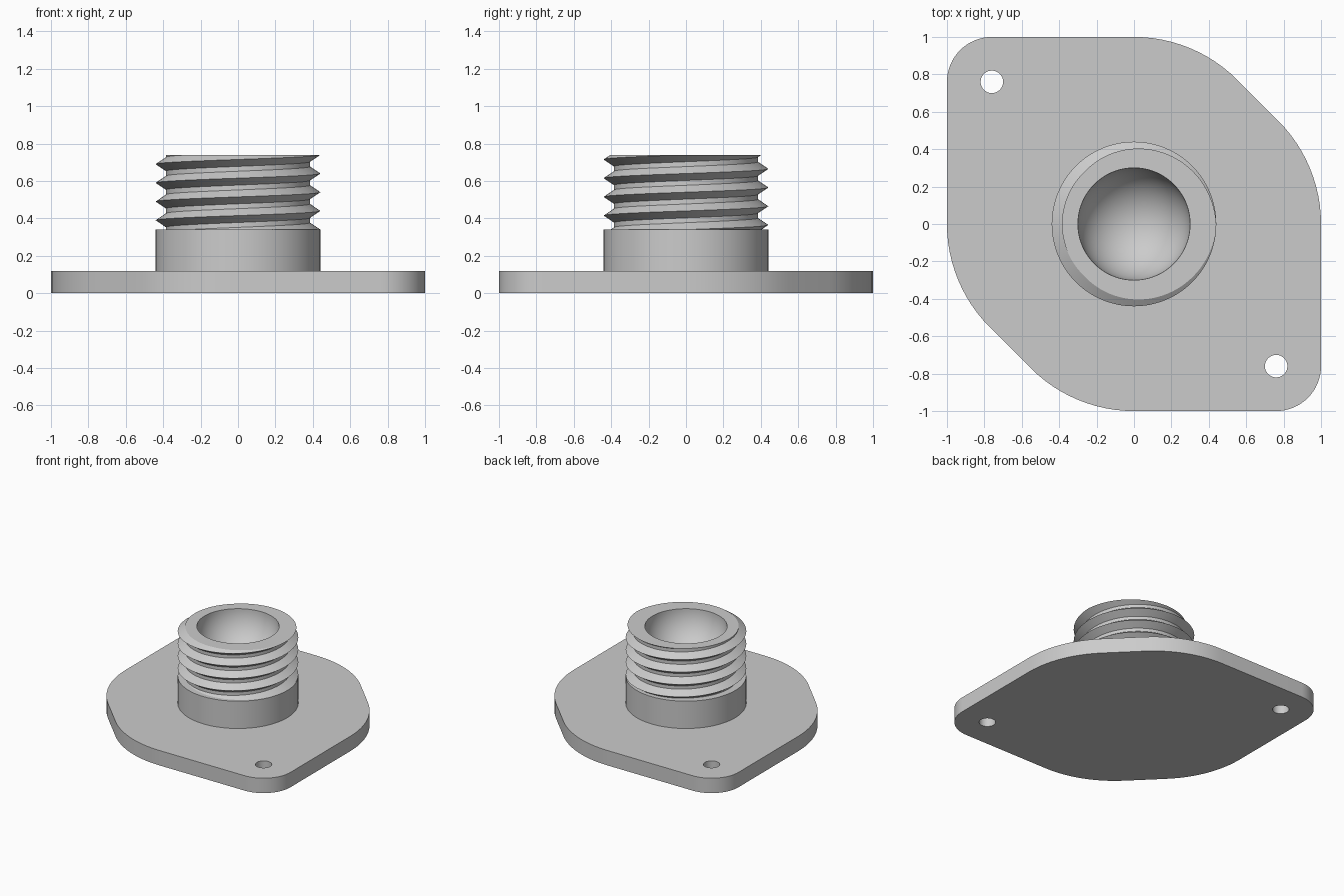
import bpy, bmesh
from math import pi, sin, cos, radians

cube = bpy.data.objects.get("Cube")
if cube:
    bpy.data.objects.remove(cube, do_unlink=True)

PLATE_TOP, COLLAR_TOP, TOP = 0.12, 0.34, 0.74
MAJOR, MINOR, BORE = 0.44, 0.385, 0.30
PITCH, FLANK = 0.10, 0.037
STEPS = 96

grey = bpy.data.materials.new("plain_grey")
grey.use_nodes = True
colour = (0.6, 0.6, 0.6, 1)
grey.diffuse_color = colour
grey.node_tree.nodes["Principled BSDF"].inputs["Base Color"].default_value = colour


def finish(obj):
    obj.data.materials.clear()
    obj.data.materials.append(grey)
    bpy.ops.object.select_all(action='DESELECT')
    obj.select_set(True)
    bpy.context.view_layer.objects.active = obj
    bpy.ops.object.shade_smooth_by_angle(angle=radians(25))


def revolve(name, profile):
    """Sweep profile(turn), a list of (radius, z), once round the z axis."""
    bm = bmesh.new()
    columns = []
    for i in range(STEPS + 1):
        a = 2 * pi * i / STEPS
        columns.append([bm.verts.new((r * cos(a), r * sin(a), z))
                        for r, z in profile(i / STEPS)])
    for a, b in zip(columns, columns[1:]):
        for j in range(len(a) - 1):
            bm.faces.new((a[j], b[j], b[j + 1], a[j + 1]))
    bmesh.ops.remove_doubles(bm, verts=bm.verts, dist=1e-5)
    bmesh.ops.dissolve_degenerate(bm, dist=1e-5, edges=bm.edges)
    mesh = bpy.data.meshes.new(name)
    bm.to_mesh(mesh)
    bm.free()
    obj = bpy.data.objects.new(name, mesh)
    bpy.context.collection.objects.link(obj)
    finish(obj)


def arc(cx, cy, r, start, end, n):
    return [(cx + r * cos(radians(start + (end - start) * i / n)),
             cy + r * sin(radians(start + (end - start) * i / n)))
            for i in range(n + 1)]


# Flange plate: half outline, then the same half turned by 180 degrees
R, C = 0.78, 0.22
half = arc(C, 0, R, 0, 45, 12) + arc(0, C, R, 45, 90, 12) + arc(-0.76, 0.76, 0.24, 90, 180, 16)
outline = half + [(-x, -y) for x, y in half]
holes = [arc(s * 0.76, -s * 0.76, 0.06, 0, 352.5, 47) for s in (1, -1)]
curve = bpy.data.curves.new("flange_plate", 'CURVE')
curve.dimensions = '2D'
curve.fill_mode = 'BOTH'
curve.extrude = PLATE_TOP / 2
for points in [outline] + holes:
    spline = curve.splines.new('POLY')
    spline.points.add(len(points) - 1)
    for p, (x, y) in zip(spline.points, points):
        p.co = (x, y, PLATE_TOP / 2, 1)
    spline.use_cyclic_u = True
source = bpy.data.objects.new("flange_source", curve)
bpy.context.collection.objects.link(source)
mesh = bpy.data.meshes.new_from_object(
    source.evaluated_get(bpy.context.evaluated_depsgraph_get()))
bpy.data.objects.remove(source)
bm = bmesh.new()
bm.from_mesh(mesh)
bmesh.ops.remove_doubles(bm, verts=bm.verts, dist=1e-5)
low = min(v.co.z for v in bm.verts)
bmesh.ops.translate(bm, verts=bm.verts, vec=(0, 0, -low))
bmesh.ops.recalc_face_normals(bm, faces=bm.faces)
bm.to_mesh(mesh)
bm.free()
plate = bpy.data.objects.new("flange_plate", mesh)
bpy.context.collection.objects.link(plate)
finish(plate)

# Plain collar below the thread
revolve("collar", lambda t: [(MAJOR, PLATE_TOP), (MAJOR, COLLAR_TOP), (0.36, COLLAR_TOP)])


# Right-handed thread, cut flat at both ends, with the rim face on top
def thread_radius(z, turn):
    d = (z - COLLAR_TOP - turn * PITCH) % PITCH
    d = min(d, PITCH - d)
    return MAJOR - (MAJOR - MINOR) * min(d / FLANK, 1)


def thread_profile(turn):
    points = []
    for k in range(-2, 7):
        crest = COLLAR_TOP + (k + turn) * PITCH
        for z in (crest - FLANK, crest, crest + FLANK):
            z = min(max(z, COLLAR_TOP), TOP)
            points.append((thread_radius(z, turn), z))
    return points + [(BORE, TOP)]


revolve("threaded_neck", thread_profile)

# Hemispherical socket sunk into the neck
revolve("ball_socket", lambda t: [(BORE * cos(pi / 2 * i / 24), TOP - BORE * sin(pi / 2 * i / 24))
                                  for i in range(25)])
